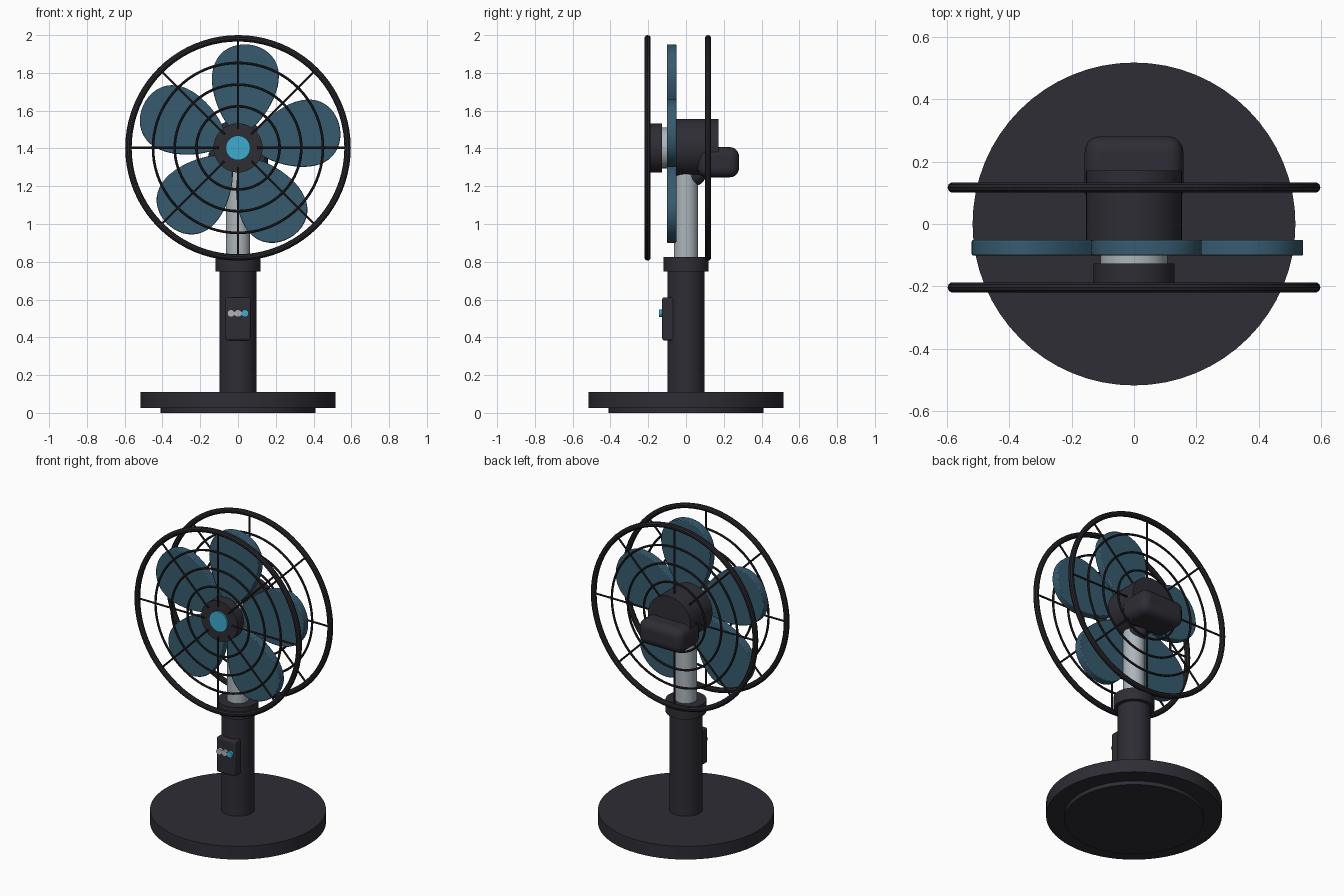
import bpy, bmesh, math
from mathutils import Matrix, Vector

cube = bpy.data.objects.get("Cube")
if cube:
    bpy.data.objects.remove(cube, do_unlink=True)

HUB_Z = 1.403


def material(name, rgb):
    m = bpy.data.materials.new(name)
    m.use_nodes = True
    m.diffuse_color = (*rgb, 1)
    for node in m.node_tree.nodes:
        if node.type == 'BSDF_PRINCIPLED':
            node.inputs["Base Color"].default_value = (*rgb, 1)
    return m


CHARCOAL = material("charcoal plastic", (0.027, 0.026, 0.035))
WIRE = material("dark wire", (0.020, 0.020, 0.025))
SILVER = material("silver metal", (0.42, 0.47, 0.50))
BLUE = material("blade blue", (0.038, 0.105, 0.16))
CYAN = material("bright cyan", (0.045, 0.41, 0.63))
GREY = material("button grey", (0.45, 0.45, 0.48))


def finish(obj, name, mat, bevel=0, segments=3):
    obj.name = name
    obj.data.materials.append(mat)
    if bevel:
        mod = obj.modifiers.new("soft edges", 'BEVEL')
        mod.width, mod.segments = bevel, segments
    bpy.ops.object.select_all(action='DESELECT')
    obj.select_set(True)
    bpy.context.view_layer.objects.active = obj
    bpy.ops.object.shade_smooth_by_angle(angle=math.radians(35))
    return obj


def post(name, mat, radius, z0, z1, bevel=0):
    """Upright cylinder."""
    bpy.ops.mesh.primitive_cylinder_add(vertices=64, radius=radius, depth=z1 - z0,
                                        location=(0, 0, (z0 + z1) / 2))
    return finish(bpy.context.object, name, mat, bevel)


def drum(name, mat, radius, y0, y1, x=0, z=HUB_Z, bevel=0):
    """Cylinder lying along y."""
    bpy.ops.mesh.primitive_cylinder_add(vertices=48, radius=radius, depth=y1 - y0,
                                        location=(x, (y0 + y1) / 2, z),
                                        rotation=(math.pi / 2, 0, 0))
    return finish(bpy.context.object, name, mat, bevel)


def box(name, mat, low, high, bevel, segments=3):
    low, high = Vector(low), Vector(high)
    bpy.ops.mesh.primitive_cube_add(size=1, location=(low + high) / 2)
    obj = bpy.context.object
    obj.scale = high - low
    bpy.ops.object.transform_apply(location=False, rotation=False, scale=True)
    return finish(obj, name, mat, bevel, segments)


def ring(name, mat, radius, thickness, y):
    bpy.ops.mesh.primitive_torus_add(major_radius=radius, minor_radius=thickness,
                                     major_segments=80, minor_segments=10,
                                     location=(0, y, HUB_Z),
                                     rotation=(math.pi / 2, 0, 0))
    return finish(bpy.context.object, name, mat)


# Base and telescopic stand
post("base_foot", CHARCOAL, 0.41, 0, 0.03)
post("base_disc", CHARCOAL, 0.517, 0.025, 0.11)
post("lower_pole", CHARCOAL, 0.097, 0.10, 0.77)
post("pole_collar", CHARCOAL, 0.12, 0.748, 0.825)
post("upper_pole", SILVER, 0.064, 0.80, 1.30)

# Control panel with three buttons
box("control_panel", CHARCOAL, (-0.067, -0.126, 0.384), (0.067, -0.06, 0.611), 0.01)
for label, x, mat in (("left", 0.037, CYAN), ("middle", 0, GREY), ("right", -0.037, GREY)):
    drum(label + "_button", mat, 0.02, -0.142, -0.12, x, 0.527)

# Motor, rear housing and tilt joint
drum("motor_housing", CHARCOAL, 0.153, -0.052, 0.172)
box("rear_housing", CHARCOAL, (-0.158, 0.06, 1.247), (0.158, 0.281, 1.407), 0.05, 5)
bpy.ops.mesh.primitive_uv_sphere_add(segments=32, ring_count=16, radius=0.06,
                                     location=(0, 0.045, 1.262))
finish(bpy.context.object, "tilt_joint", CHARCOAL)

# Hub
drum("hub_shaft", SILVER, 0.108, -0.13, -0.05)
drum("front_hub", CHARCOAL, 0.13, -0.192, -0.126)
drum("hub_cap", CYAN, 0.065, -0.203, -0.18)

# Egg-shaped blades around the hub
STEPS = 48
for i in range(5):
    bm = bmesh.new()
    outline = []
    for k in range(STEPS):
        a = math.tau * k / STEPS
        along = 0.315 + 0.235 * math.cos(a)
        across = 0.17 * math.sin(a) * (1 + 0.3 * math.cos(a))
        outline.append(bm.verts.new((along, -0.101, across)))
    face = bm.faces.new(outline)
    back = bmesh.ops.extrude_face_region(bm, geom=[face])
    moved = [v for v in back["geom"] if isinstance(v, bmesh.types.BMVert)]
    bmesh.ops.translate(bm, verts=moved, vec=(0, 0.05, 0))
    bmesh.ops.recalc_face_normals(bm, faces=bm.faces)
    turn = Matrix.Rotation(-math.radians(84 + 72 * i), 4, 'Y')
    bm.transform(Matrix.Translation((0, 0, HUB_Z)) @ turn)
    mesh = bpy.data.meshes.new("blade")
    bm.to_mesh(mesh)
    bm.free()
    blade = bpy.data.objects.new("blade", mesh)
    bpy.context.collection.objects.link(blade)
    finish(blade, f"blade_{i + 1}", BLUE, 0.005, 2)

# Front and rear wire guards
for side, y in (("front", -0.203), ("rear", 0.117)):
    ring(side + "_guard_rim", WIRE, 0.58, 0.017, y)
    for n, radius in enumerate((0.22, 0.335, 0.45)):
        ring(f"{side}_guard_ring_{n + 1}", WIRE, radius, 0.007, y)
    for n in range(8):
        a = math.tau * n / 8
        direction = Vector((math.sin(a), 0, math.cos(a)))
        bpy.ops.mesh.primitive_cylinder_add(
            vertices=8, radius=0.006, depth=0.48,
            location=Vector((0, y, HUB_Z)) + direction * 0.34, rotation=(0, a, 0))
        finish(bpy.context.object, f"{side}_guard_spoke_{n + 1}", WIRE)
